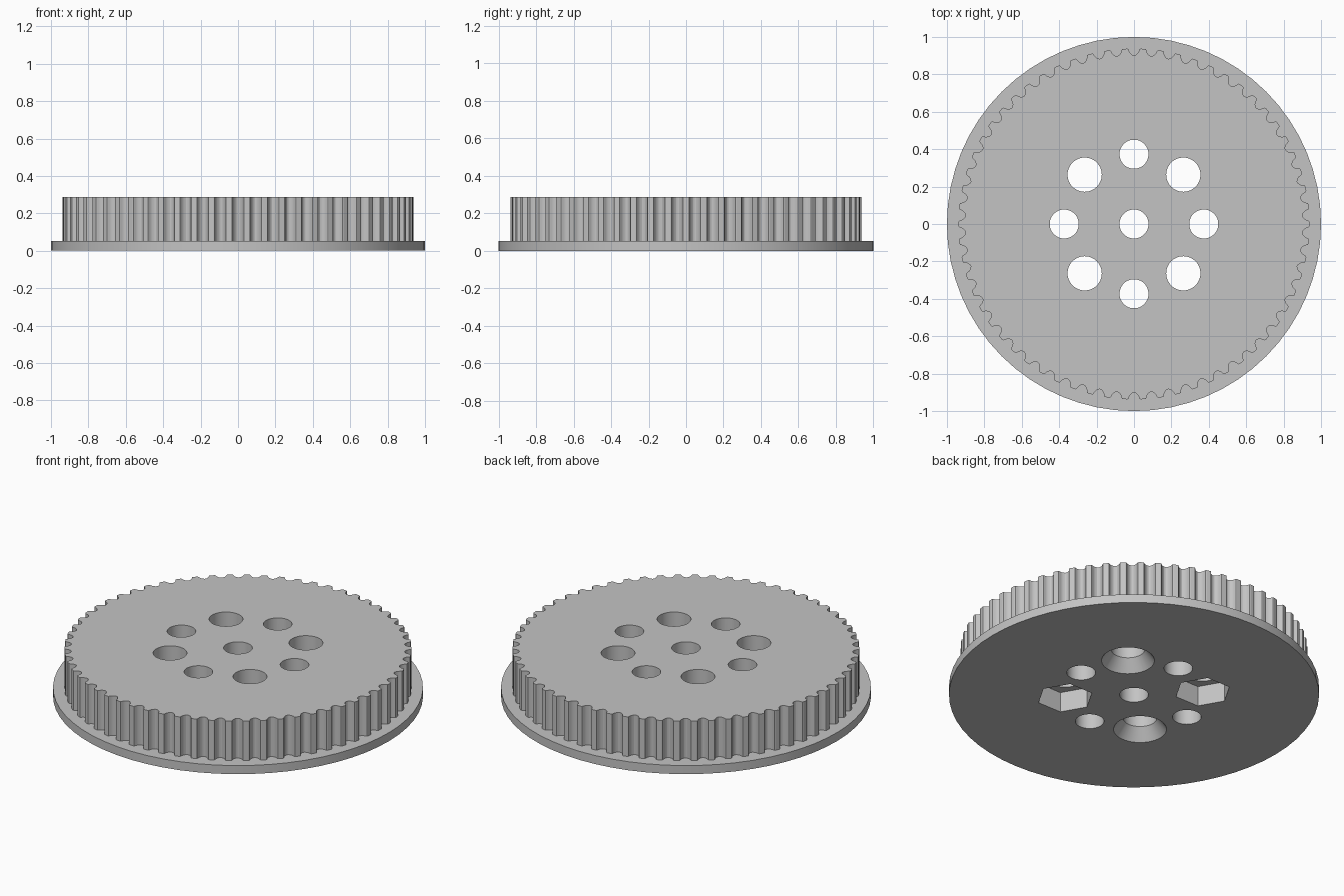
import bpy
import bmesh
from math import cos, sin, pi, tau

if "Cube" in bpy.data.objects:
    bpy.data.objects.remove(bpy.data.objects["Cube"], do_unlink=True)

TEETH = 62
RIM_R = 0.938
FLANGE_H, TOTAL_H = 0.051, 0.287
HOLE_CIRCLE = 0.373
HOLE_R, SCREW_R = 0.0775, 0.0915

grey = bpy.data.materials.new("plain_grey")
grey.use_nodes = True
grey.diffuse_color = (0.55, 0.55, 0.55, 1)
grey.node_tree.nodes["Principled BSDF"].inputs["Base Color"].default_value = (0.55, 0.55, 0.55, 1)


def circle(r, n, cx=0, cy=0):
    return [(cx + r * cos(tau * i / n), cy + r * sin(tau * i / n)) for i in range(n)]


def loft(name, levels):
    """Closed solid through stacked outlines: [(outline, z), ...]."""
    bm = bmesh.new()
    rings = [[bm.verts.new((x, y, z)) for x, y in outline] for outline, z in levels]
    n = len(rings[0])
    bm.faces.new(rings[0][::-1])
    bm.faces.new(rings[-1])
    for low, high in zip(rings, rings[1:]):
        for i in range(n):
            j = (i + 1) % n
            bm.faces.new((low[i], low[j], high[j], high[i]))
    bmesh.ops.recalc_face_normals(bm, faces=bm.faces)
    mesh = bpy.data.meshes.new(name)
    bm.to_mesh(mesh)
    bm.free()
    mesh.materials.append(grey)
    obj = bpy.data.objects.new(name, mesh)
    bpy.context.collection.objects.link(obj)
    return obj


def combine(target, tool, operation):
    tool.hide_render = True
    mod = target.modifiers.new(operation.lower(), "BOOLEAN")
    mod.operation, mod.solver, mod.object = operation, "EXACT", tool
    bpy.context.view_layer.objects.active = target
    bpy.ops.object.modifier_apply(modifier=mod.name)
    bpy.data.objects.remove(tool, do_unlink=True)


# Rounded groove: half width and depth from lip to root
half = [(0.0355, 0), (0.031, 0.002), (0.0285, 0.007), (0.026, 0.0145),
        (0.0225, 0.0215), (0.017, 0.028), (0.009, 0.034)]
groove = [(-w, d) for w, d in half] + [(0, 0.0365)] + [(w, d) for w, d in reversed(half)]


def toothed_outline():
    points = []
    for k in range(TEETH):
        mid = pi / 2 + tau * k / TEETH
        for w, d in groove:
            a, r = mid + w / RIM_R, RIM_R - d
            points.append((r * cos(a), r * sin(a)))
    return points


# Flange disc with the toothed rim fused on top
wheel = loft("toothed_wheel", [(circle(1, 64), 0), (circle(1, 64), FLANGE_H)])
teeth = toothed_outline()
combine(wheel, loft("toothed_rim", [(teeth, 0.02), (teeth, TOTAL_H)]), "UNION")


def drill(r, x, y):
    ring = circle(r, 48, x, y)
    combine(wheel, loft("drill", [(ring, -0.1), (ring, 0.4)]), "DIFFERENCE")


# Centre bore and four straight holes
drill(HOLE_R, 0, 0)
for k in range(4):
    drill(HOLE_R, HOLE_CIRCLE * cos(k * pi / 2), HOLE_CIRCLE * sin(k * pi / 2))

# Diagonal screw holes: countersinks and hexagonal nut pockets alternate underneath
for k in range(4):
    a = pi / 4 + k * pi / 2
    x, y = HOLE_CIRCLE * cos(a), HOLE_CIRCLE * sin(a)
    bore = circle(SCREW_R, 48, x, y)
    if k % 2 == 0:
        mouth = circle(0.18, 48, x, y)
        combine(wheel, loft("countersink", [(mouth, -0.05), (bore, 0.07), (bore, 0.4)]), "DIFFERENCE")
    else:
        drill(SCREW_R, x, y)
        hexagon = circle(0.153, 6, x, y)
        combine(wheel, loft("nut_pocket", [(hexagon, -0.1), (hexagon, 0.12)]), "DIFFERENCE")

# Smooth bores and flange edge, crisp rims and teeth
bpy.ops.object.select_all(action="DESELECT")
wheel.select_set(True)
bpy.context.view_layer.objects.active = wheel
bpy.ops.object.shade_smooth_by_angle(angle=pi / 9)
